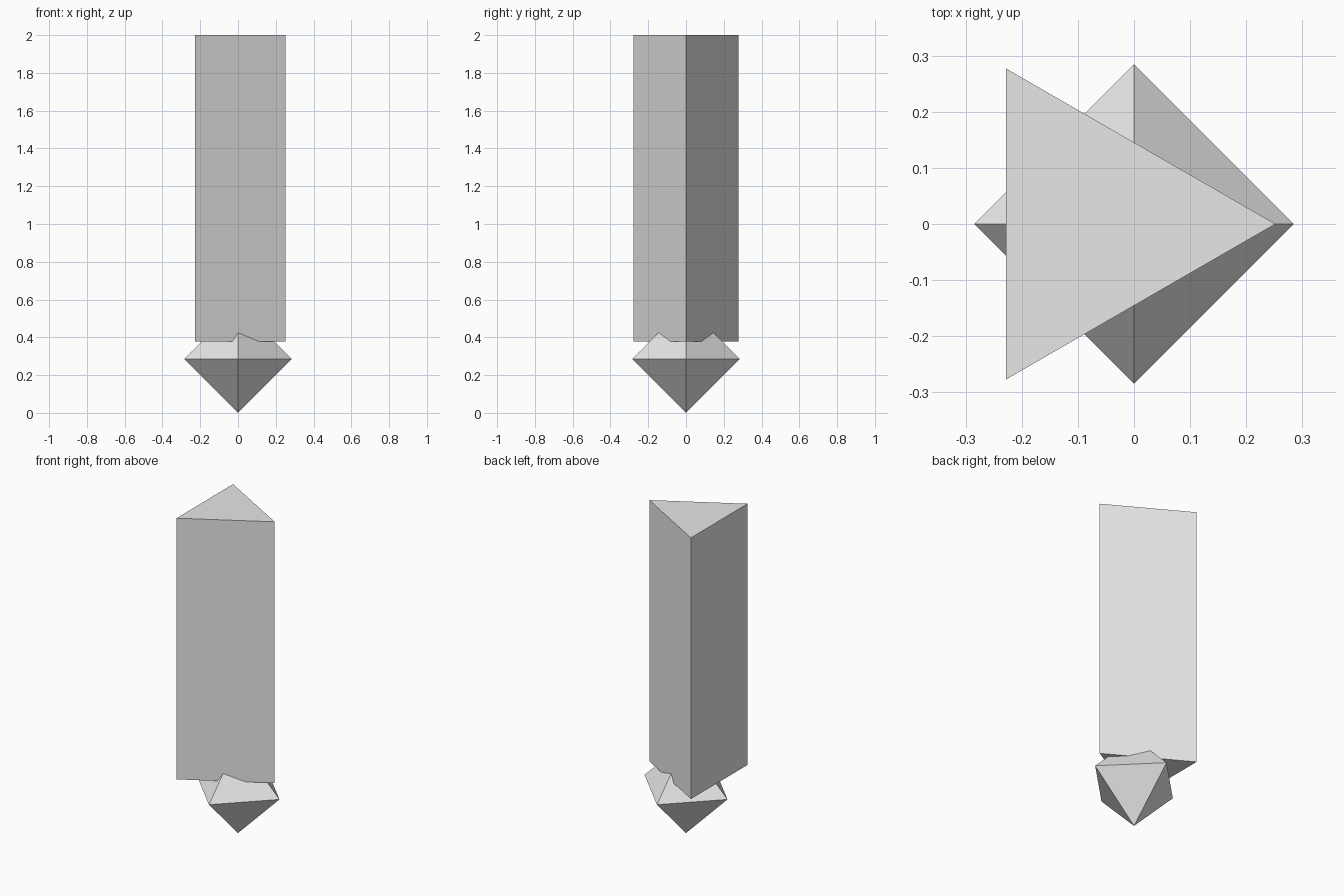
import bpy
import bmesh
from mathutils import Vector

cube = bpy.data.objects.get("Cube")
if cube:
    bpy.data.objects.remove(cube, do_unlink=True)

# Single neutral material
grey = bpy.data.materials.new("light_grey")
grey.use_nodes = True
colour = (0.8, 0.8, 0.8, 1)
grey.diffuse_color = colour
grey.node_tree.nodes["Principled BSDF"].inputs["Base Color"].default_value = colour


def add_object(name, bm):
    bmesh.ops.recalc_face_normals(bm, faces=bm.faces)
    mesh = bpy.data.meshes.new(name)
    bm.to_mesh(mesh)
    bm.free()
    mesh.materials.append(grey)
    obj = bpy.data.objects.new(name, mesh)
    bpy.context.collection.objects.link(obj)
    return obj


# Triangular column: a flat profile extruded upwards
bottom, top = 0.378, 2.0
profile = [(-0.228, -0.277), (0.252, 0), (-0.228, 0.277)]
bm = bmesh.new()
base = bm.faces.new([bm.verts.new((x, y, bottom)) for x, y in profile])
extruded = bmesh.ops.extrude_face_region(bm, geom=[base], use_keep_orig=True)
raised = [v for v in extruded["geom"] if isinstance(v, bmesh.types.BMVert)]
bmesh.ops.translate(bm, verts=raised, vec=(0, 0, top - bottom))
add_object("triangular_column", bm)

# Octahedral tip: the hull of six axis points
radius = 0.285
bm = bmesh.new()
for axis in range(3):
    for sign in (-1, 1):
        point = Vector((0, 0, 0))
        point[axis] = sign * radius
        bm.verts.new(point)
bmesh.ops.convex_hull(bm, input=bm.verts)
tip = add_object("octahedral_tip", bm)
tip.location.z = radius
